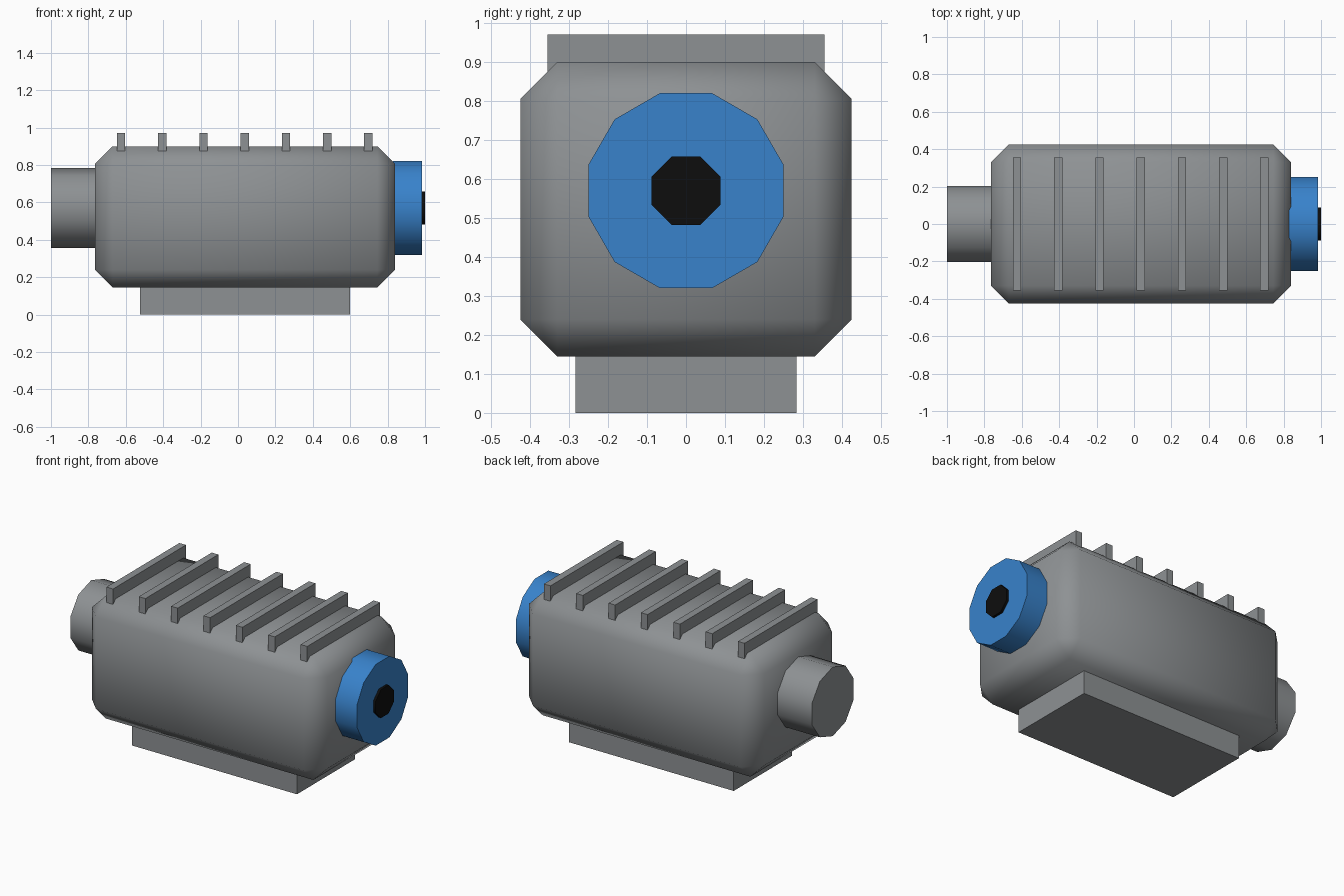
import bpy
import bmesh
import math
from mathutils import Matrix

cube = bpy.data.objects.get("Cube")
if cube:
    bpy.data.objects.remove(cube, do_unlink=True)


def make_material(name, rgb):
    mat = bpy.data.materials.new(name)
    mat.use_nodes = True
    color = (*rgb, 1.0)
    mat.diffuse_color = color
    mat.node_tree.nodes["Principled BSDF"].inputs["Base Color"].default_value = color
    return mat


GREY = make_material("metal grey", (0.27, 0.285, 0.295))
BLUE = make_material("cap blue", (0.04, 0.225, 0.6))
BLACK = make_material("hub black", (0.004, 0.004, 0.004))


def add_object(name, bm, mat, smooth=False):
    mesh = bpy.data.meshes.new(name)
    bm.to_mesh(mesh)
    bm.free()
    mesh.materials.append(mat)
    obj = bpy.data.objects.new(name, mesh)
    bpy.context.collection.objects.link(obj)
    if smooth:
        bpy.ops.object.select_all(action='DESELECT')
        obj.select_set(True)
        bpy.context.view_layer.objects.active = obj
        bpy.ops.object.shade_smooth_by_angle(angle=math.radians(60))
    return obj


def box(name, x, y, z, mat, chamfer=0):
    """Box from (min, max) pairs, optionally with chamfered, smooth edges."""
    bm = bmesh.new()
    spans = (x, y, z)
    center = [(a + b) / 2 for a, b in spans]
    size = [b - a for a, b in spans]
    bmesh.ops.create_cube(bm, size=1, matrix=Matrix.Translation(center) @ Matrix.Diagonal((*size, 1)))
    if chamfer:
        bmesh.ops.bevel(bm, geom=bm.edges[:], offset=chamfer, segments=1,
                        affect='EDGES', profile=0.5)
    return add_object(name, bm, mat, smooth=chamfer > 0)


def shaft(name, x0, x1, radius, sides, turn, mat):
    """Faceted cylinder along x; turn is the roll of its first vertex from +y."""
    bm = bmesh.new()
    place = (Matrix.Translation(((x0 + x1) / 2, 0, AXIS_Z))
             @ Matrix.Rotation(math.pi / 2 + turn, 4, 'X')
             @ Matrix.Rotation(math.pi / 2, 4, 'Y'))
    bmesh.ops.create_cone(bm, cap_ends=True, segments=sides, radius1=radius,
                          radius2=radius, depth=x1 - x0, matrix=place)
    return add_object(name, bm, mat, smooth=True)


AXIS_Z = 0.57

# Housing and mounting foot
box("housing", (-0.765, 0.84), (-0.425, 0.425), (0.145, 0.9), GREY, chamfer=0.095)
box("mounting_foot", (-0.523, 0.6), (-0.283, 0.283), (0, 0.16), GREY)

# Cooling fins
for i in range(7):
    x = 0.036 + (i - 3) * 0.2205
    box(f"cooling_fin_{i + 1}", (x - 0.0225, x + 0.0225), (-0.355, 0.355), (0.875, 0.97), GREY)

# Rear connector: ten sides, with corners pointing sideways
shaft("rear_connector", -1, -0.75, 0.213, 10, math.pi / 2 + math.pi / 10 * 5, GREY)

# End cap and hub: flats facing up and sideways
shaft("end_cap", 0.83, 0.985, 0.25 / math.cos(math.pi / 12), 12, math.pi / 12, BLUE)
shaft("hub", 0.98, 1.0, 0.088 / math.cos(math.pi / 8), 8, math.pi / 8, BLACK)
